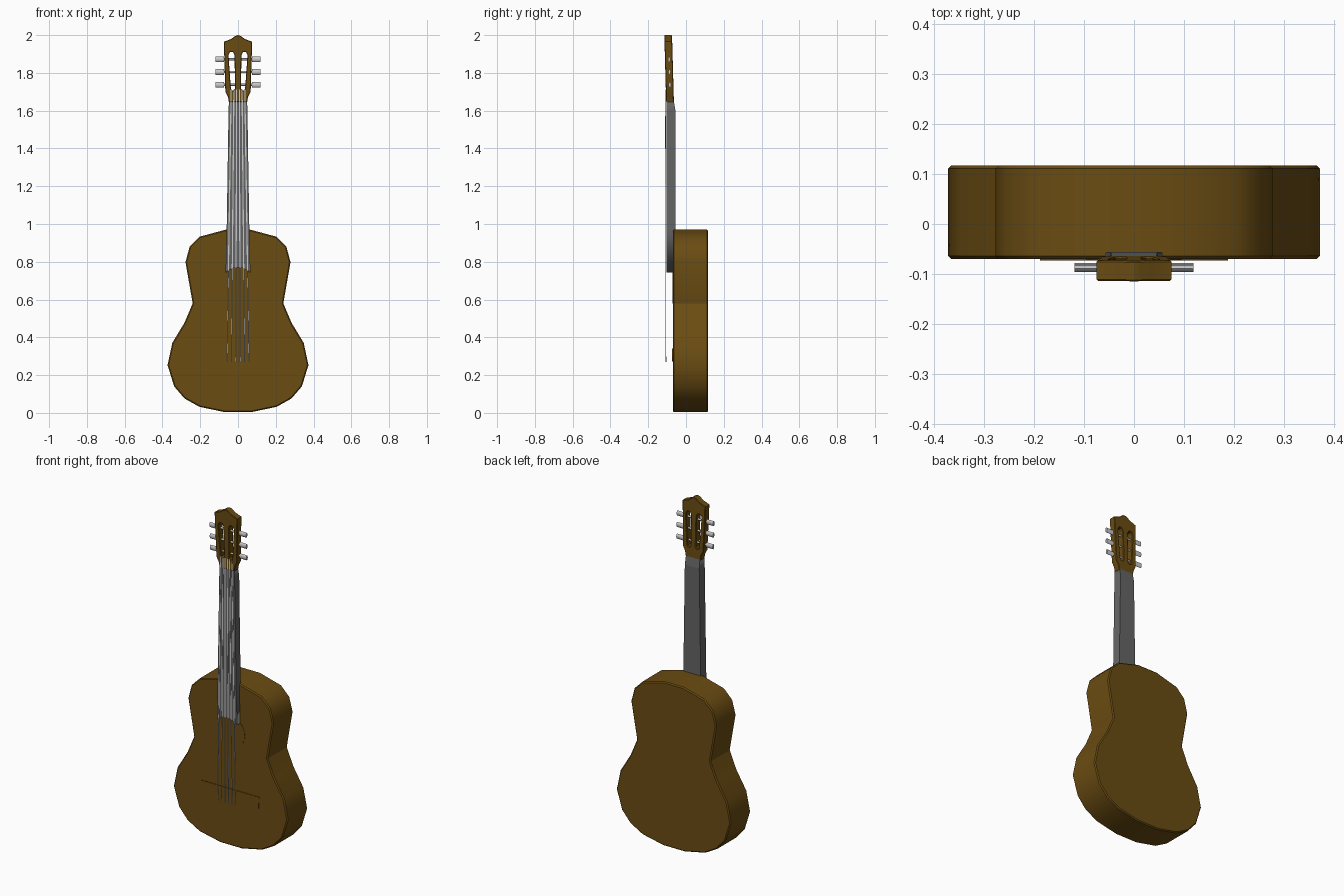
import bpy, math
from mathutils import Matrix, Vector

if "Cube" in bpy.data.objects:
    bpy.data.objects.remove(bpy.data.objects["Cube"])


def material(name, rgb):
    m = bpy.data.materials.new(name)
    m.use_nodes = True
    m.diffuse_color = (*rgb, 1)
    m.node_tree.nodes["Principled BSDF"].inputs["Base Color"].default_value = (*rgb, 1)
    return m


wood = material("brown wood", (0.145, 0.072, 0.006))
dark_grey = material("dark grey", (0.13, 0.13, 0.13))
silver = material("silver", (0.6, 0.6, 0.6))


def mirrored(half):
    """Close a right-hand outline with its mirror image."""
    return half + [(-x, z) for x, z in reversed(half) if abs(x) > 1e-5]


def slab(name, loops, front, back, mat, bevel=0.0):
    """Extrude outlines in the x-z plane from front to back; inner loops become holes."""
    cu = bpy.data.curves.new(name, "CURVE")
    cu.dimensions, cu.fill_mode = "2D", "BOTH"
    for loop in loops:
        sp = cu.splines.new("POLY")
        sp.points.add(len(loop) - 1)
        for p, (x, z) in zip(sp.points, loop):
            p.co = (x, z, 0, 1)
        sp.use_cyclic_u = True
    cu.extrude = (back - front) / 2 - bevel
    cu.bevel_depth, cu.offset, cu.bevel_resolution = bevel, -bevel, 0
    ob = bpy.data.objects.new(name, cu)
    bpy.context.collection.objects.link(ob)
    select(ob)
    bpy.ops.object.convert(target="MESH")
    ob = bpy.context.object
    ob.data.transform(Matrix.Translation((0, (front + back) / 2, 0))
                      @ Matrix.Rotation(math.pi / 2, 4, "X"))
    ob.data.materials.clear()
    ob.data.materials.append(mat)
    return ob


def select(ob):
    bpy.ops.object.select_all(action="DESELECT")
    ob.select_set(True)
    bpy.context.view_layer.objects.active = ob


def smooth(ob, degrees):
    select(ob)
    bpy.ops.object.shade_smooth_by_angle(angle=math.radians(degrees))


def bar(name, a, b, width, depth, mat, sides=8):
    """Flattened rod from a to b."""
    a, b = Vector(a), Vector(b)
    bpy.ops.mesh.primitive_cylinder_add(vertices=sides, radius=0.5, depth=1)
    ob = bpy.context.object
    ob.name = name
    along = (b - a).normalized()
    side = along.cross(Vector((0, 1, 0))).normalized()
    out = side.cross(along)
    frame = Matrix((side * width, out * depth, b - a)).transposed().to_4x4()
    ob.data.transform(Matrix.Translation((a + b) / 2) @ frame)
    ob.data.materials.append(mat)
    smooth(ob, 50)
    return ob


# Body
body_half = [(0.07, 0.004), (0.204, 0.032), (0.283, 0.076), (0.338, 0.14),
             (0.373, 0.253), (0.348, 0.37), (0.283, 0.478), (0.24, 0.58),
             (0.278, 0.798), (0.256, 0.88), (0.203, 0.933), (0.065, 0.97)]
body = slab("body", [mirrored(body_half)], -0.07, 0.117, wood, 0.006)
smooth(body, 30)

# Sound hole disc and bridge, nearly flush with the body
hole_z, hole_r = 0.675, 0.095
disc = [(hole_r * math.cos(i * math.tau / 24), hole_z + hole_r * math.sin(i * math.tau / 24))
        for i in range(24)]
slab("sound_hole", [disc], -0.072, -0.068, wood)
slab("bridge", [mirrored([(0.185, 0.272), (0.188, 0.34)])], -0.073, -0.068, wood)

# Neck, its lower end cut round the sound hole
arc = [(hole_r * math.sin(t), hole_z + hole_r * math.cos(t))
       for t in (math.radians(a) for a in (0, 15, 30, 44))]
neck = slab("neck", [mirrored(arc + [(0.06, 0.97), (0.05, 1.6), (0.048, 1.655)])],
            -0.103, -0.056, dark_grey)
for v in neck.data.vertices:
    if v.co.y > -0.08:
        v.co.x *= 0.94
        if v.co.z > 1.63:
            v.co.y -= 0.009

# Headstock with two slots, leaning slightly forward
LEAN = 0.028
head_half = [(0.048, 1.645), (0.054, 1.675), (0.067, 1.7), (0.07, 1.8), (0.075, 1.965),
             (0.035, 1.98), (0.014, 1.996), (0, 2.0)]
slot = [(0.016, 1.715), (0.024, 1.705), (0.037, 1.71), (0.044, 1.8),
        (0.05, 1.895), (0.042, 1.91), (0.027, 1.91), (0.018, 1.895)]
head = slab("headstock", [mirrored(head_half), slot, [(-x, z) for x, z in slot]],
            -0.105, -0.064, wood, 0.003)
for v in head.data.vertices:
    v.co.y -= LEAN * (v.co.z - 1.645)
smooth(head, 30)

# Tuning pegs: a rod through the slot and a flat button on each side
for row, z in enumerate((1.737, 1.805, 1.872)):
    y = -0.083 - LEAN * (z - 1.645)
    for label, s in (("left", 1), ("right", -1)):
        bar(f"peg_rod_{label}_{row + 1}", (s * 0.012, y, z), (s * 0.08, y, z),
            0.012, 0.012, silver)
        bar(f"peg_button_{label}_{row + 1}", (s * 0.074, y, z), (s * 0.119, y, z),
            0.03, 0.014, silver)

# Strings, from the bridge over the nut to the slots
for i in range(6):
    k = (i - 2.5) / 2.5
    bar(f"string_{i + 1}", (k * 0.058, -0.106, 0.27), (k * 0.036, -0.109, 1.712),
        0.007, 0.003, silver, 6)
